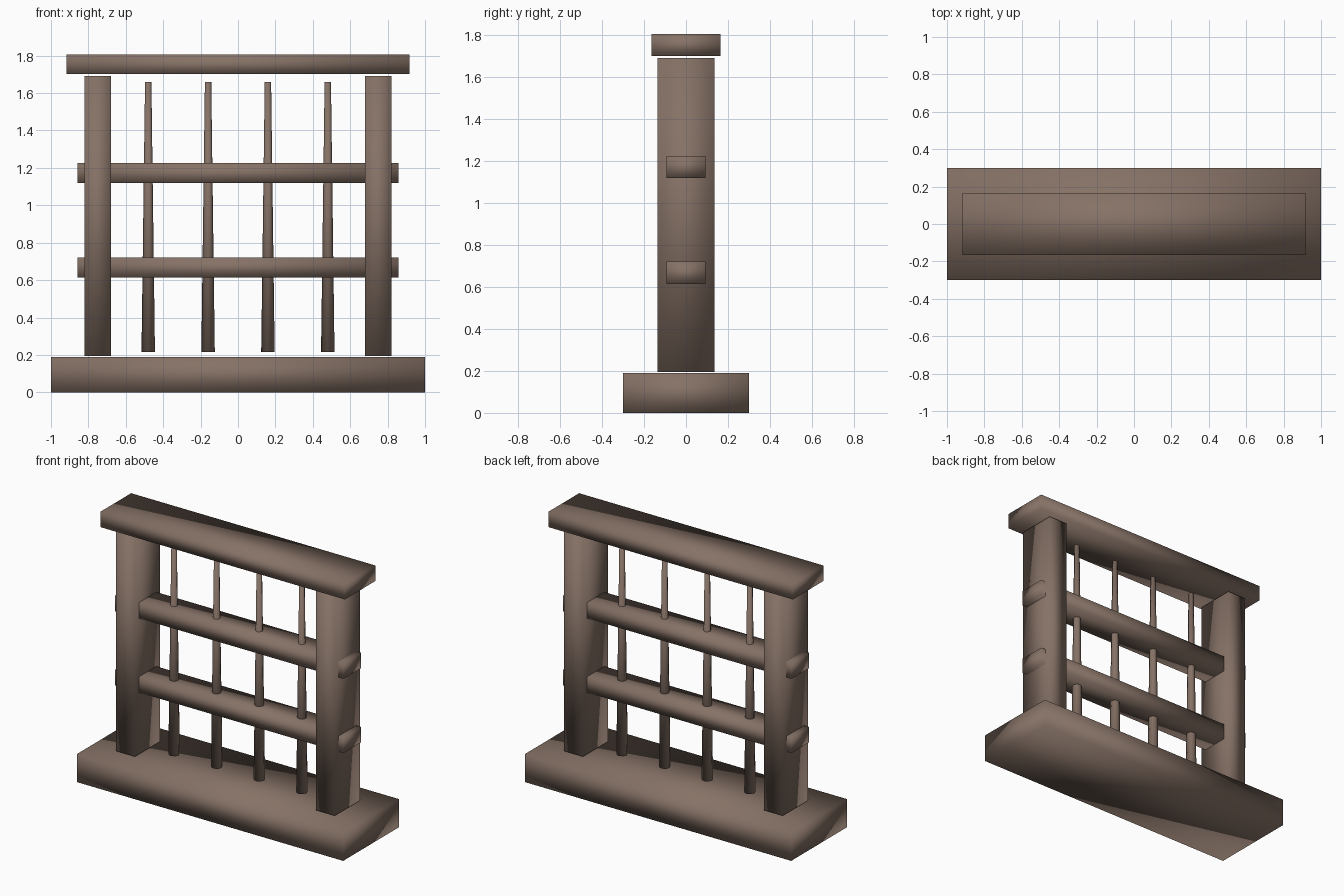
import bpy

if "Cube" in bpy.data.objects:
    bpy.data.objects.remove(bpy.data.objects["Cube"])

wood = bpy.data.materials.new("brown wood")
wood.diffuse_color = (0.238, 0.168, 0.133, 1.0)
wood.use_nodes = True
wood.node_tree.nodes["Principled BSDF"].inputs["Base Color"].default_value = wood.diffuse_color


def finish(obj, name):
    obj.name = name
    obj.data.materials.append(wood)
    for face in obj.data.polygons:
        face.use_smooth = True  # soft shading across every edge


def box(name, centre, size):
    bpy.ops.mesh.primitive_cube_add(size=1, location=centre)
    obj = bpy.context.object
    obj.scale = size
    bpy.ops.object.transform_apply(location=False, rotation=False, scale=True)
    finish(obj, name)


# Base slab and cap beam
box("base", (0, 0, 0.095), (2.0, 0.6, 0.19))
box("top_beam", (0, 0, 1.753), (1.836, 0.33, 0.104))

# Side posts
for side, x in (("left", -0.75), ("right", 0.75)):
    box(side + "_post", (x, 0, 0.943), (0.142, 0.27, 1.495))

# Cross rails running through the posts
for level, z in (("lower", 0.668), ("upper", 1.172)):
    box(level + "_rail", (0, 0, z), (1.716, 0.188, 0.106))

# Tapered upright bars
for i in range(4):
    bpy.ops.mesh.primitive_cone_add(
        vertices=8, radius1=0.036, radius2=0.017, depth=1.445,
        location=(-0.48 + 0.32 * i, 0, 0.938))
    finish(bpy.context.object, "bar_%d" % (i + 1))
